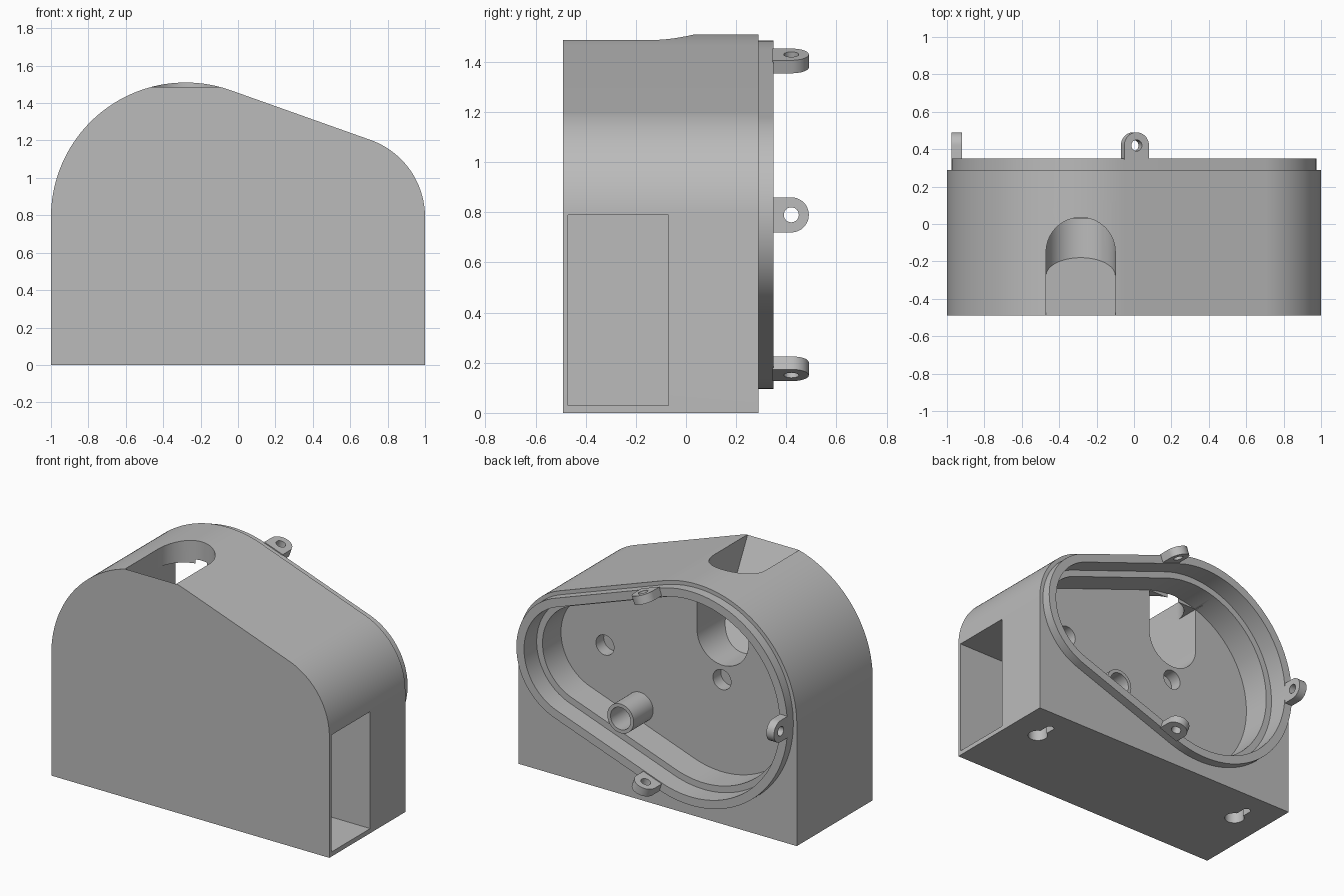
import bpy, bmesh, math
from mathutils import Vector, Matrix

if "Cube" in bpy.data.objects:
    bpy.data.objects.remove(bpy.data.objects["Cube"], do_unlink=True)

grey = bpy.data.materials.new("plain_grey")
grey.use_nodes = True
grey.diffuse_color = (0.5, 0.5, 0.5, 1)
grey.node_tree.nodes["Principled BSDF"].inputs["Base Color"].default_value = (0.5, 0.5, 0.5, 1)

BIG, SMALL = (-0.28, 0.79, 0.72), (0.562, 0.79, 0.438)   # x, z, radius of the two ends
TILT = math.asin((BIG[2] - SMALL[2]) / (SMALL[0] - BIG[0]))
TOP = math.pi / 2 - TILT                                  # direction of the sloping side
FLOOR = 0.03                                              # cavity floor


def arc(cx, cy, r, a, b, n=32):
    return [(cx + r * math.cos(a + (b - a) * i / n), cy + r * math.sin(a + (b - a) * i / n))
            for i in range(n + 1)]


def circle(cx, cy, r, n=40):
    return arc(cx, cy, r, 0, 2 * math.pi, n)[:-1]


def hull(offset):
    """Belt-shaped outline around both ends, shrunk by offset."""
    return (arc(*SMALL[:2], SMALL[2] - offset, -TOP, TOP, 40)
            + arc(*BIG[:2], BIG[2] - offset, TOP, 2 * math.pi - TOP, 72))


def prism(name, pts, lo, hi, axis="y"):
    """Extrude an outline along one axis."""
    place = {"y": lambda u, v, d: (u, d, v),
             "z": lambda u, v, d: (u, v, d),
             "x": lambda u, v, d: (d, u, v)}[axis]
    bm = bmesh.new()
    rings = [[bm.verts.new(place(u, v, d)) for u, v in pts] for d in (lo, hi)]
    bm.faces.new(rings[0])
    bm.faces.new(rings[1])
    n = len(pts)
    for i in range(n):
        j = (i + 1) % n
        bm.faces.new((rings[0][i], rings[0][j], rings[1][j], rings[1][i]))
    bmesh.ops.recalc_face_normals(bm, faces=bm.faces)
    mesh = bpy.data.meshes.new(name)
    bm.to_mesh(mesh)
    bm.free()
    mesh.materials.append(grey)
    ob = bpy.data.objects.new(name, mesh)
    bpy.context.collection.objects.link(ob)
    return ob


def select(ob):
    bpy.ops.object.select_all(action="DESELECT")
    ob.select_set(True)
    bpy.context.view_layer.objects.active = ob


def combine(target, tool, operation="DIFFERENCE"):
    mod = target.modifiers.new("shape", "BOOLEAN")
    mod.operation, mod.object, mod.solver = operation, tool, "EXACT"
    select(target)
    bpy.ops.object.modifier_apply(modifier=mod.name)
    bpy.data.objects.remove(tool, do_unlink=True)


def trim_to_ramp(ob):
    """Cut a chute tool along the sloping ramp and keep the rear side."""
    point, low = Vector((0, -0.49, 1.485)), Vector((0, -0.18, 0.885))
    slope = low - point
    normal = Vector((0, -slope.z, slope.y))
    bm = bmesh.new()
    bm.from_mesh(ob.data)
    cut = bmesh.ops.bisect_plane(bm, geom=bm.verts[:] + bm.edges[:] + bm.faces[:],
                                 plane_co=point, plane_no=normal, clear_inner=True)
    edges = [g for g in cut["geom_cut"] if isinstance(g, bmesh.types.BMEdge)]
    bmesh.ops.edgeloop_fill(bm, edges=edges)
    bmesh.ops.recalc_face_normals(bm, faces=bm.faces)
    bm.to_mesh(ob.data)
    bm.free()
    return ob


def smooth(ob):
    select(ob)
    bpy.ops.object.shade_smooth_by_angle(angle=math.radians(30))


# Housing with its raised rear lip
outline = ([(-1, 0), (1, 0)] + arc(*SMALL, 0, TOP, 32) + arc(*BIG, TOP, math.pi, 64))
housing = prism("housing", outline, -0.49, 0.29)
combine(housing, prism("lip_solid", hull(0.025), 0.25, 0.35), "UNION")

# Stepped cavity open to the rear
combine(housing, prism("lid_seat", hull(0.08), 0.22, 0.5))
combine(housing, prism("cavity", hull(0.122), FLOOR, 0.4))

# Side compartment
combine(housing, prism("compartment", [(-0.47, 0.03), (-0.07, 0.03), (-0.07, 0.79), (-0.47, 0.79)],
                       -0.97, 1.2, "x"))

# Chute: round-bottomed passage into the cavity, then the opening in the top
cx, cr = -0.285, 0.185
passage = [(cx + cr, 1.36), (cx - cr, 1.36)] + arc(cx, 1.07, cr, math.pi, 2 * math.pi)
combine(housing, trim_to_ramp(prism("passage", passage, -0.7, 0.1)))
opening = [(cx - cr, -0.9), (cx + cr, -0.9)] + arc(cx, -0.15, cr, 0, math.pi)
combine(housing, trim_to_ramp(prism("opening", opening, 1.08, 1.7, "z")))

# Blind holes in the cavity floor
POST = (0.31, 0.456)
for x, z, r in ((*SMALL[:2], 0.065), (*BIG[:2], 0.065), (*POST, 0.072)):
    combine(housing, prism("hole", circle(x, z, r), -0.05, 0.1))

# Keyhole mounts underneath
for x in (-0.79, 0.79):
    a = math.asin(0.025 / 0.06)
    keyhole = (arc(x, 0.02, 0.06, math.pi / 2 + a, 2.5 * math.pi - a)
               + arc(x, 0.135, 0.025, 0, math.pi, 12))
    combine(housing, prism("keyhole", keyhole, -0.1, 0.1, "z"))
smooth(housing)

# Hollow post
post = prism("hollow_post", circle(*POST, 0.095), FLOOR - 0.01, 0.23)
combine(post, prism("bore", circle(*POST, 0.072), -0.1, 0.4))
smooth(post)

# Three screw tabs on the lip, each turned to follow its side
slope_point = Vector((0.005, 0, 1.404))
for name, spot, angle in (("upper_tab", slope_point, TILT),
                          ("lower_tab", Vector((0.005, 0, 1.58 - slope_point.z)), -TILT),
                          ("side_tab", Vector((-0.948, 0, 0.79)), math.pi / 2)):
    shape = [(-0.07, 0.345), (0.07, 0.345)] + arc(0, 0.42, 0.07, 0, math.pi, 24)
    tab = prism(name, shape, -0.0275, 0.0275, "z")
    combine(tab, prism("screw_hole", circle(0, 0.42, 0.03, 24), -0.1, 0.1, "z"))
    tab.data.transform(Matrix.Translation(spot) @ Matrix.Rotation(angle, 4, "Y"))
    smooth(tab)
